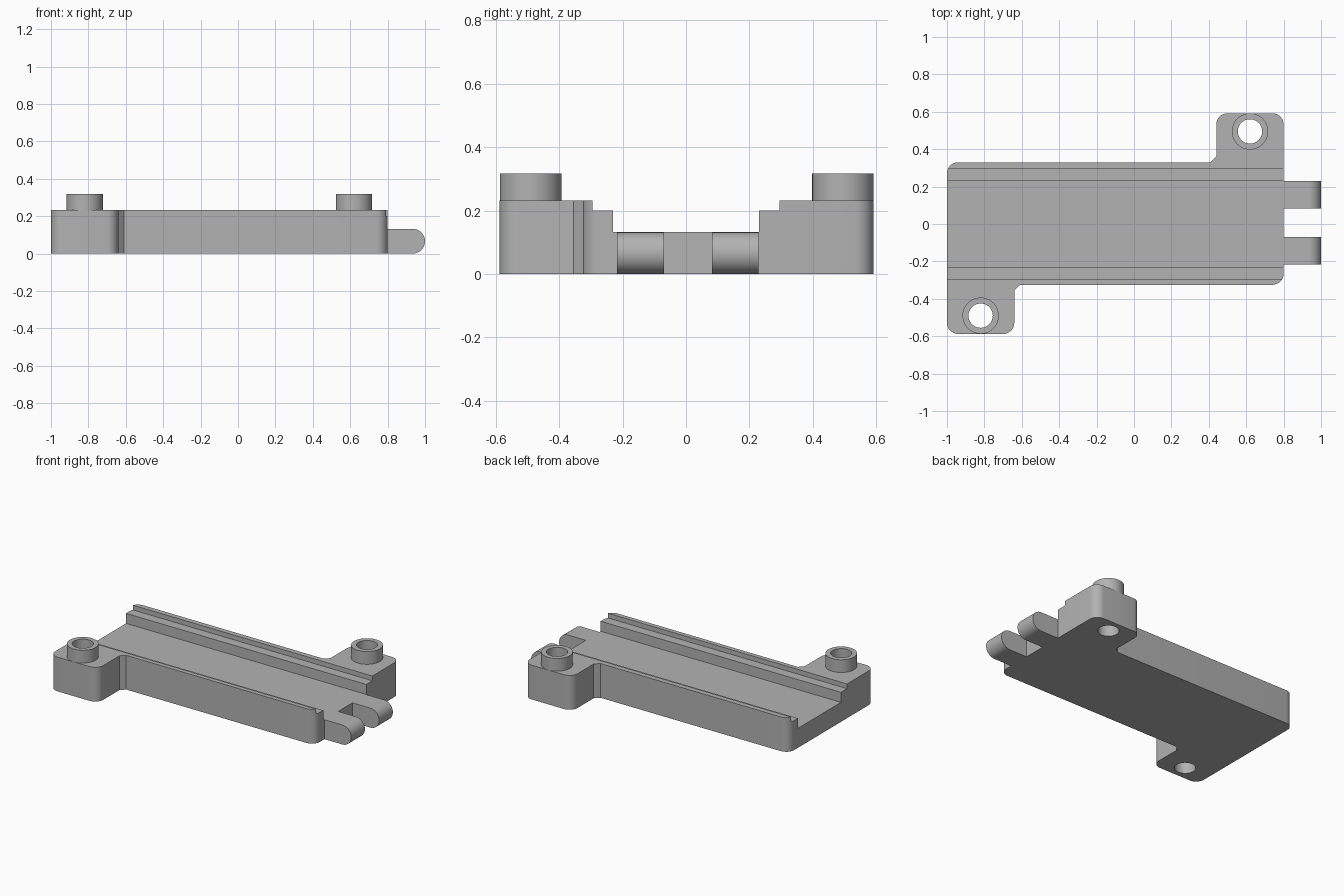
import bpy, bmesh, math
from mathutils import Vector

cube = bpy.data.objects.get("Cube")
if cube:
    bpy.data.objects.remove(cube, do_unlink=True)

grey = bpy.data.materials.new("matte_grey")
grey.use_nodes = True
colour = (0.45, 0.45, 0.45, 1)
grey.diffuse_color = colour
grey.node_tree.nodes["Principled BSDF"].inputs["Base Color"].default_value = colour

FLOOR, LEDGE, TOP, BOSS_TOP = 0.132, 0.20, 0.232, 0.318
BOSSES = {"back_boss": (0.62, 0.495), "front_boss": (-0.82, -0.49)}
HOLE_R, BOSS_R = 0.065, 0.097


def prism(name, outline, vector, origin=(0, 0, 0)):
    """Extrude a closed 3D outline along a vector."""
    bm = bmesh.new()
    start = Vector(origin)
    face = bm.faces.new([bm.verts.new(start + Vector(p)) for p in outline])
    new = bmesh.ops.extrude_face_region(bm, geom=[face])["geom"]
    moved = [v for v in new if isinstance(v, bmesh.types.BMVert)]
    bmesh.ops.translate(bm, verts=moved, vec=vector)
    bmesh.ops.recalc_face_normals(bm, faces=bm.faces)
    mesh = bpy.data.meshes.new(name)
    bm.to_mesh(mesh)
    bm.free()
    mesh.materials.append(grey)
    obj = bpy.data.objects.new(name, mesh)
    bpy.context.collection.objects.link(obj)
    return obj


def circle(radius, count=48):
    steps = [math.tau * i / count for i in range(count)]
    return [(radius * math.cos(a), radius * math.sin(a), 0) for a in steps]


def rounded(points, radii, steps=8):
    """Round the corners of an outline in plan; zero radius stays sharp."""
    out = []
    for i, (x, y) in enumerate(points):
        p, r = Vector((x, y)), radii[i]
        if not r:
            out.append((x, y, 0))
            continue
        a = (Vector(points[i - 1]) - p).normalized() * r
        b = (Vector(points[(i + 1) % len(points)]) - p).normalized() * r
        for k in range(steps + 1):
            t = math.pi / 2 * k / steps
            q = p + a * (1 - math.sin(t)) + b * (1 - math.cos(t))
            out.append((q.x, q.y, 0))
    return out


def cut(target, cutter):
    cutter.hide_render = True
    mod = target.modifiers.new("cut", "BOOLEAN")
    mod.operation, mod.solver, mod.object = "DIFFERENCE", "EXACT", cutter
    bpy.context.view_layer.objects.active = target
    bpy.ops.object.modifier_apply(modifier=mod.name)
    bpy.data.objects.remove(cutter, do_unlink=True)


# Base plate with two diagonal mounting lugs
R = 0.06
plan = [(-1, -0.588), (-0.64, -0.588), (-0.64, -0.355), (-0.61, -0.325),
        (0.8, -0.325), (0.8, 0.592), (0.44, 0.592), (0.44, 0.36),
        (0.41, 0.33), (-1, 0.33)]
base = prism("base", rounded(plan, [R, R, 0, 0, R, R, R, 0, 0, R]), (0, 0, TOP))

# Stepped channel running the whole length
half = [(0.23, FLOOR), (0.23, LEDGE), (0.295, LEDGE), (0.295, TOP + 0.1)]
section = half + [(-y, z) for y, z in reversed(half)]
cut(base, prism("channel_cutter", [(0, y, z) for y, z in section], (3, 0, 0), (-1.5, 0, 0)))

# Raised bosses, bored right through the lugs
parts = [base]
for name, (x, y) in BOSSES.items():
    boss = prism(name, circle(BOSS_R), (0, 0, BOSS_TOP - TOP), (x, y, TOP))
    for target in (base, boss):
        cut(target, prism("bore_cutter", circle(HOLE_R), (0, 0, 1), (x, y, -0.3)))
    parts.append(boss)

# Round-ended connector fingers
r = FLOOR / 2
nose = [math.pi * (k / 24 - 0.5) for k in range(25)]
side = [(0.8, 0, FLOOR), (0.8, 0, 0)]
side += [(1 - r + r * math.cos(a), 0, r + r * math.sin(a)) for a in nose]
for name, y in (("left_finger", 0.082), ("right_finger", -0.217)):
    parts.append(prism(name, side, (0, 0.147, 0), (0, y, 0)))

# Smooth curved walls, crisp edges
bpy.ops.object.select_all(action="DESELECT")
for part in parts:
    part.select_set(True)
bpy.context.view_layer.objects.active = base
bpy.ops.object.shade_smooth_by_angle(angle=math.radians(30))
